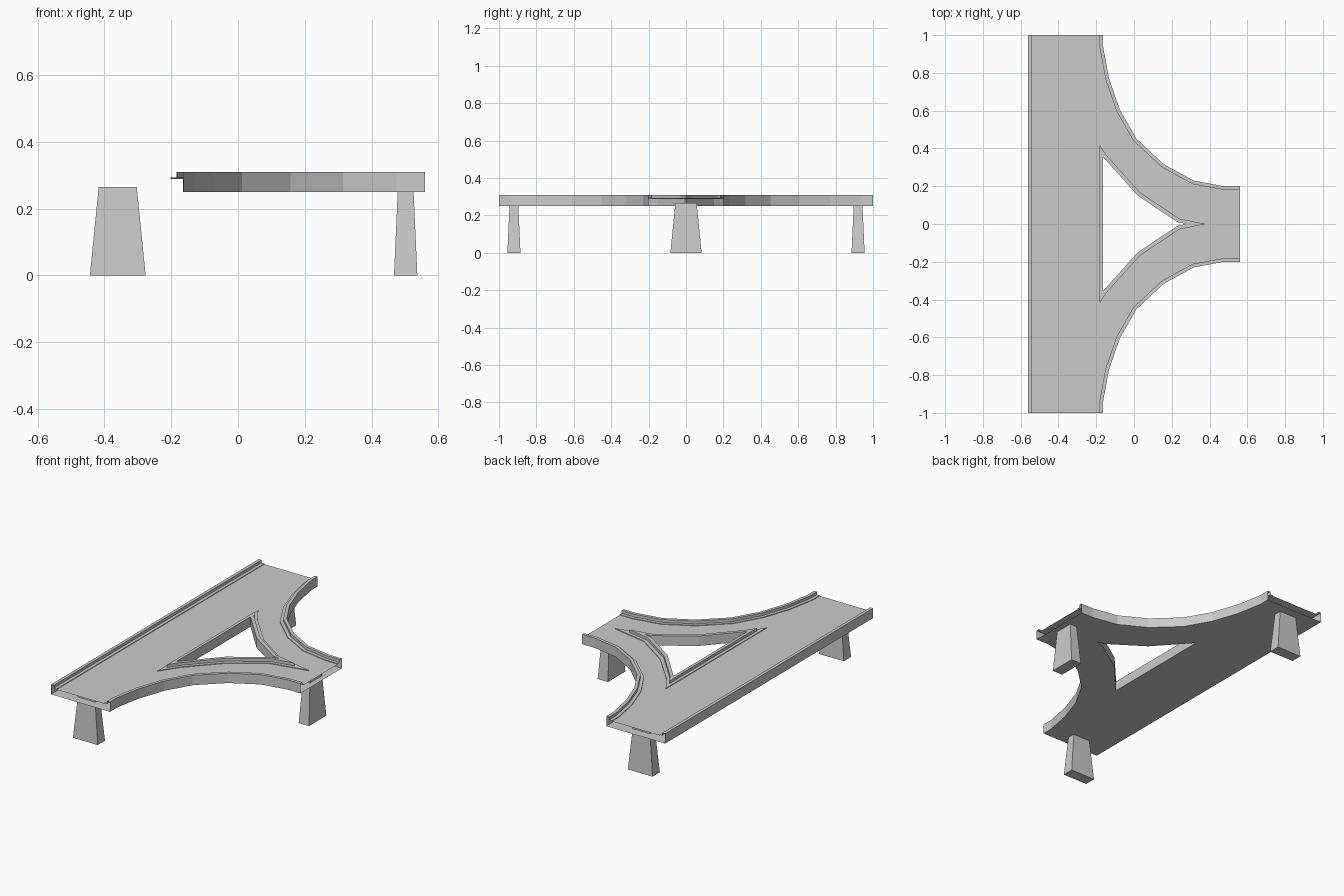
import bpy, bmesh
from mathutils import Vector

if "Cube" in bpy.data.objects:
    bpy.data.objects.remove(bpy.data.objects["Cube"])

# Edge cross-section: (step inward 0..2, height): outer wall, parapet, kerb, road
PROFILE = [(0, 0.25), (0, 0.31), (1, 0.31), (1, 0.293), (2, 0.293), (2, 0.289)]
STEP = 0.019


def finish(bm, name):
    me = bpy.data.meshes.new(name)
    bm.to_mesh(me)
    bm.free()
    ob = bpy.data.objects.new(name, me)
    bpy.context.collection.objects.link(ob)
    return ob


def offset(path, d):
    """Shift an open 2D path to its right by d with mitred corners."""
    pts = [Vector(p) for p in path]
    out = []
    for i, p in enumerate(pts):
        dirs = []
        if i:
            dirs.append((p - pts[i - 1]).normalized())
        if i < len(pts) - 1:
            dirs.append((pts[i + 1] - p).normalized())
        ns = [Vector((t.y, -t.x)) for t in dirs]
        n = sum(ns, Vector((0, 0))).normalized()
        out.append(p + n * d / n.dot(ns[0]))
    return out


def mirror(half):
    return [Vector((x, -y)) for x, y in half]


# Plan outlines: straight side, flared curve, triangular opening
left = [(-0.56, -1), (-0.56, 1)]
flare = [(-0.163, 1), (-0.163, 0.935), (-0.132, 0.77), (-0.075, 0.605), (0.012, 0.453),
         (0.157, 0.317), (0.315, 0.23), (0.475, 0.2), (0.56, 0.2)]
hole_wall = [(-0.165, 0.355), (-0.16, 0.35), (0.02, 0.15), (0.23, 0.01), (0.28, 0)]
hole_kerb = [(-0.202, 0.484), (-0.13, 0.375), (0.045, 0.185), (0.25, 0.047), (0.48, 0)]

rings = []
for k in range(3):
    lft = offset(left, k * STEP)
    top = offset(flare, k * STEP)
    half = [Vector(a).lerp(Vector(b), k / 2) for a, b in zip(hole_wall, hole_kerb)]
    opening = half + mirror(half[:-1])[::-1]
    rings.append((lft, top, mirror(top)[::-1], opening))

# Deck shell with parapets, open at the three road ends
bm = bmesh.new()
for part in range(4):
    closed = part == 3
    rows = [[bm.verts.new((*rings[k][part][i], z)) for i in range(len(rings[0][part]))]
            for k, z in PROFILE]
    n = len(rows[0])
    for a, b in zip(rows, rows[1:]):
        for i in range(n if closed else n - 1):
            j = (i + 1) % n
            bm.faces.new((a[i], a[j], b[j], b[i]))

# Underside and road surface, each with the opening left free
for k, z in (PROFILE[0], PROFILE[-1]):
    lft, top, low, opening = rings[k]
    edges = []
    for loop in (lft + top + low, opening):
        vs = [bm.verts.new((*p, z)) for p in loop]
        edges += [bm.edges.new((vs[i - 1], vs[i])) for i in range(len(vs))]
    bmesh.ops.triangle_fill(bm, edges=edges, use_beauty=True, normal=(0, 0, 1))

bmesh.ops.remove_doubles(bm, verts=bm.verts, dist=0.0005)
bmesh.ops.recalc_face_normals(bm, faces=bm.faces)
under = next(f for f in bm.faces if all(v.co.z < 0.251 for v in f.verts))
if under.normal.z > 0:
    bmesh.ops.reverse_faces(bm, faces=bm.faces)
finish(bm, "bridge_deck")


# Tapered piers under each road end
def pier(name, x, y, long_x):
    bm = bmesh.new()
    bmesh.ops.create_cube(bm, size=2)
    for v in bm.verts:
        wide, thin = (0.057, 0.023) if v.co.z > 0 else (0.0835, 0.035)
        hx, hy = (wide, thin) if long_x else (thin, wide)
        v.co = (x + v.co.x * hx, y + v.co.y * hy, 0.265 if v.co.z > 0 else 0)
    finish(bm, name)


pier("front_pier", -0.36, -0.92, True)
pier("back_pier", -0.36, 0.92, True)
pier("side_pier", 0.502, 0, False)
